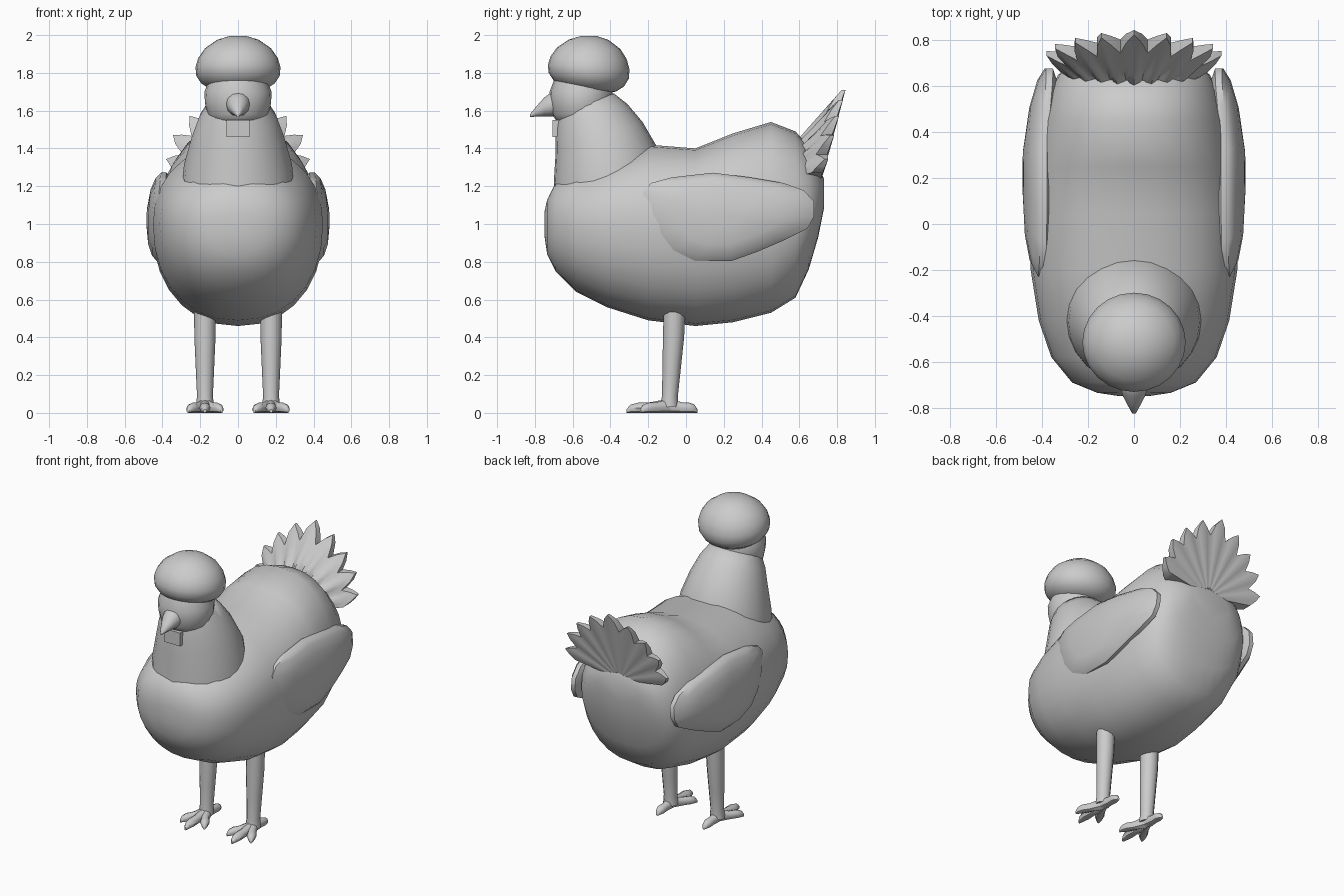
import bpy, bmesh, math
from math import sin, cos, pi, radians
from mathutils import Vector

if "Cube" in bpy.data.objects:
    bpy.data.objects.remove(bpy.data.objects["Cube"])


def finish(name, bm):
    bmesh.ops.recalc_face_normals(bm, faces=bm.faces[:])
    mesh = bpy.data.meshes.new(name)
    bm.to_mesh(mesh)
    bm.free()
    mesh.shade_smooth()
    mesh.set_sharp_from_angle(angle=radians(45))
    ob = bpy.data.objects.new(name, mesh)
    bpy.context.collection.objects.link(ob)
    return ob


def loft(name, rings, bm=None):
    """Skin equal-length closed rings and cap both ends."""
    own = bm is None
    bm = bm or bmesh.new()
    rows = [[bm.verts.new(p) for p in r] for r in rings]
    n = len(rows[0])
    for a, b in zip(rows, rows[1:]):
        for i in range(n):
            bm.faces.new((a[i], a[(i + 1) % n], b[(i + 1) % n], b[i]))
    bm.faces.new(rows[0])
    bm.faces.new(rows[-1])
    return finish(name, bm) if own else None


def angles(n):
    return [2 * pi * i / n for i in range(n)]


def spow(v, e):
    return math.copysign(abs(v) ** e, v)


# Body: sections along y (y, bottom, top, half width, widest height)
body = [(-.75, .94, 1.06, .06, 1), (-.735, .84, 1.13, .16, 1), (-.69, .75, 1.22, .27, 1),
        (-.58, .64, 1.28, .36, 1), (-.42, .56, 1.34, .415, 1), (-.2, .49, 1.42, .45, 1),
        (.05, .46, 1.40, .455, 1), (.25, .48, 1.48, .435, 1), (.45, .53, 1.54, .405, 1),
        (.58, .61, 1.49, .37, 1.02), (.65, .76, 1.41, .33, 1.06), (.70, .93, 1.31, .27, 1.12),
        (.73, 1.08, 1.24, .15, 1.17)]
loft("body", [[(w * spow(cos(a), .9), y, m + (t - m if sin(a) > 0 else m - b) * spow(sin(a), .92))
               for a in angles(28)] for y, b, t, w, m in body])

# Neck: slanted rings (front y, front z, back y, back z, half width)
neck = [(-.70, 1.10, -.12, 1.28, .30), (-.70, 1.22, -.16, 1.42, .285), (-.69, 1.38, -.23, 1.54, .245),
        (-.69, 1.50, -.31, 1.635, .205), (-.68, 1.57, -.38, 1.69, .165), (-.62, 1.60, -.45, 1.69, .08)]
loft("neck", [[(w * cos(a), (f + k) / 2 + (k - f) / 2 * sin(a), (zf + zk) / 2 + (zk - zf) / 2 * sin(a))
               for a in angles(24)] for f, zf, k, zk, w in neck])

# Head
head = [(1.52, .09), (1.54, .135), (1.58, .163), (1.64, .175), (1.70, .178), (1.77, .15)]
loft("head", [[(r * cos(a), -.555 + r * .94 * sin(a), z) for a in angles(20)] for z, r in head])

# Rounded crest with a flattened underside
crest = [(1.70, .09), (1.715, .15), (1.745, .195), (1.785, .221), (1.83, .225), (1.88, .21),
         (1.93, .175), (1.975, .11), (1.995, .045)]
loft("crest", [[(r * cos(a), -.515 + r * .96 * sin(a),
                 z - .10 * r * sin(a) * (2 - z) / .3) for a in angles(24)] for z, r in crest])

# Beak: y, centre z, half width, half height
beak = [(-.66, 1.635, .068, .07), (-.71, 1.635, .062, .065), (-.75, 1.62, .048, .05),
        (-.79, 1.597, .027, .028), (-.825, 1.574, .008, .008)]
loft("beak", [[(w * cos(a), y, z + h * sin(a)) for a in angles(12)] for y, z, w, h in beak])

# Wattle below the beak
bm = bmesh.new()
bmesh.ops.create_cube(bm, size=1)
for v in bm.verts:
    v.co = Vector((v.co.x * .12, -.69 + v.co.y * .035, 1.505 + v.co.z * .09))
finish("wattle", bm)

# Wings: side outline inflated into a curved pad
outline = [(-.235, 1.17), (-.19, 1.22), (-.08, 1.25), (.14, 1.275), (.34, 1.25), (.52, 1.22), (.63, 1.18),
           (.685, 1.12), (.685, 1.04), (.65, .975), (.52, .91), (.38, .85), (.24, .80), (.05, .80),
           (-.09, .85), (-.17, .94), (-.215, 1.06)]
for side, label in ((1, "wing_left"), (-1, "wing_right")):
    rings = []
    for a in [radians(d) for d in (-84, -60, -35, -12, 12, 35, 60, 84)]:
        s = cos(a) ** .7
        ring = []
        for y, z in outline:
            y, z = .22 + (y - .22) * s, 1.04 + (z - 1.04) * s
            mid = .415 - .13 * max(0, y - .3) ** 1.2 - .10 * max(0, z - 1.05)
            ring.append((side * (mid + .07 * sin(a)), y, z))
        rings.append(ring)
    loft(label, rings)

# Tail: fan of nine joined feathers, thick at the root and thin at the tips
tips = [.49, .46, .435, .425, .40]
bm = bmesh.new()
front, back = [], []
STEPS, LEVELS = 36, 7
for i in range(STEPS + 1):
    u = (i - STEPS / 2) / 4                      # feather number, -4.5 to 4.5
    k = min(4, int(abs(u) + .5))
    ridge = max(0, 1 - 2 * abs(abs(u) - k))      # 1 on a quill, 0 between
    reach = tips[k] * (.82 + .18 * ridge ** .9)
    th = radians(18.0 * u)
    fr, br = [], []
    for j in range(LEVELS + 1):
        f = .12 + .88 * j / LEVELS
        r = reach * f
        x, z = r * sin(th), 1.22 + r * cos(th)
        yb = .705 + .25 * (z - 1.2) + .012 * ridge * f
        q = r / tips[k]
        thick = min(.18, .02 + .30 * (1 - q)) * (.8 + .2 * ridge)
        fr.append(bm.verts.new((x, yb - thick, z)))
        br.append(bm.verts.new((x, yb, z)))
    front.append(fr)
    back.append(br)
for i in range(STEPS):
    for g in (front, back):
        for j in range(LEVELS):
            bm.faces.new((g[i][j], g[i + 1][j], g[i + 1][j + 1], g[i][j + 1]))
    for j in (0, LEVELS):
        bm.faces.new((front[i][j], front[i + 1][j], back[i + 1][j], back[i][j]))
for i in (0, STEPS):
    for j in range(LEVELS):
        bm.faces.new((front[i][j], front[i][j + 1], back[i][j + 1], back[i][j]))
finish("tail", bm)

# Legs and feet
for side, label in ((1, "left"), (-1, "right")):
    cx = .175 * side
    leg = [(.56, -.06, .058), (.40, -.066, .056), (.22, -.077, .048), (.09, -.085, .042), (.03, -.088, .048)]
    loft("leg_" + label, [[(cx + r * cos(a), y + r * sin(a), z) for a in angles(12)] for z, y, r in leg])
    bm = bmesh.new()
    for dx, ty in ((-.09, -.24), (0, -.315), (.09, -.24), (.0, .06)):
        start, end = Vector((cx, -.09, 0)), Vector((cx + dx, ty, 0))
        d = (end - start).normalized()
        across = Vector((-d.y, d.x, 0))
        rings = []
        for t, w, h in ((0, .036, .075), (.45, .026, .056), (.72, .03, .054), (.9, .02, .044), (1, .008, .02)):
            c = start.lerp(end, t) + Vector((0, 0, h / 2))
            rings.append([c + across * w * cos(a) + Vector((0, 0, h / 2 * sin(a))) for a in angles(8)])
        loft("toe", rings, bm)
    finish("foot_" + label, bm)
